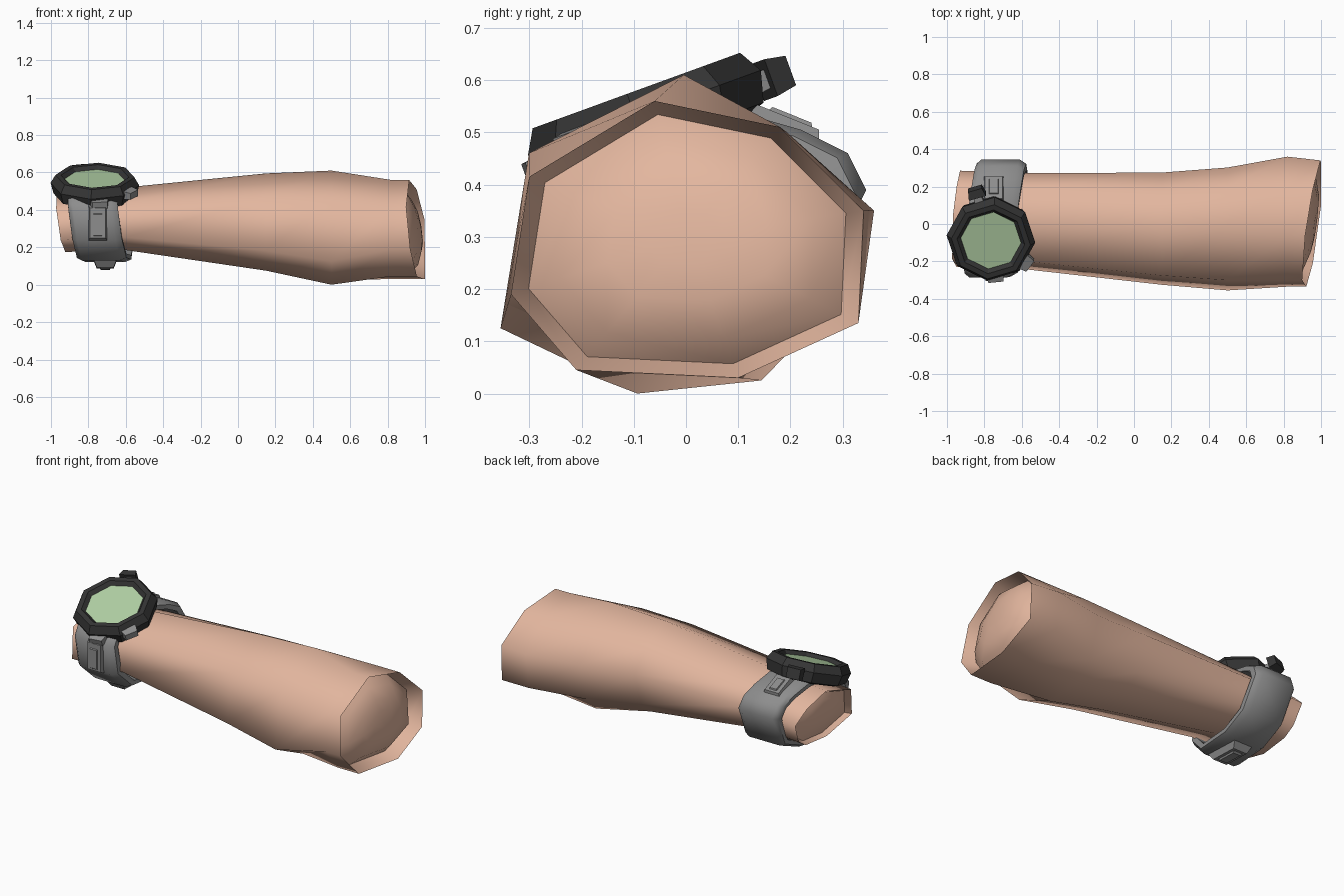
import bpy, bmesh, math
from mathutils import Matrix, Vector

if "Cube" in bpy.data.objects:
    bpy.data.objects.remove(bpy.data.objects["Cube"])


def material(name, rgb):
    m = bpy.data.materials.new(name)
    m.diffuse_color = (*rgb, 1)
    m.use_nodes = True
    m.node_tree.nodes["Principled BSDF"].inputs["Base Color"].default_value = m.diffuse_color
    return m


SKIN = material("skin", (0.77, 0.47, 0.345))
GREY = material("strap grey", (0.27, 0.27, 0.27))
BLACK = material("case black", (0.035, 0.035, 0.035))
GREEN = material("dial green", (0.45, 0.64, 0.38))


def loft(name, rings, mat, caps=(True, True), closed=False, smooth=None):
    """Bridge rings of equal length, optionally capped or joined end to end."""
    bm = bmesh.new()
    vs = [[bm.verts.new(p) for p in r] for r in rings]
    n, k = len(rings[0]), len(rings)
    for i in range(k if closed else k - 1):
        a, b = vs[i], vs[(i + 1) % k]
        for j in range(n):
            bm.faces.new((a[j], a[(j + 1) % n], b[(j + 1) % n], b[j]))
    if not closed:
        if caps[0]:
            bm.faces.new(vs[0][::-1])
        if caps[1]:
            bm.faces.new(vs[-1])
    bmesh.ops.recalc_face_normals(bm, faces=bm.faces)
    me = bpy.data.meshes.new(name)
    bm.to_mesh(me)
    bm.free()
    ob = bpy.data.objects.new(name, me)
    bpy.context.collection.objects.link(ob)
    me.materials.append(mat)
    if smooth:
        bpy.context.view_layer.objects.active = ob
        ob.select_set(True)
        bpy.ops.object.shade_smooth_by_angle(angle=math.radians(smooth))
        ob.select_set(False)
    return ob


def block(name, matrix, size, mat, taper=1.0):
    """Box whose local +z end is scaled by taper."""
    sx, sy, sz = (s / 2 for s in size)
    rings = [[matrix @ Vector((x * sx * t, y * sy * t, z))
              for x, y in ((-1, -1), (1, -1), (1, 1), (-1, 1))]
             for z, t in ((-sz, 1), (sz, taper))]
    return loft(name, rings, mat)


# Forearm: one muscle section fitted to the bounds of each station
MUSCLE = [(-.30, .46), (0, .61), (.2, .5), (.31, .35), (.24, .115), (.15, .025), (-.09, 0), (-.355, .125)]
RIM = [(-.30, .415), (-.06, .56), (.18, .51), (.34, .35), (.33, .135), (.1, .03), (-.21, .045), (-.335, .19)]


def fit(y0, y1, z0, z1):
    return [(y0 + (y + .355) / .665 * (y1 - y0), z0 + z / .61 * (z1 - z0)) for y, z in MUSCLE]


def rim_x(y, z):
    return min(1.0, .955 + .14 * y - .12 * (z - .3))


def wrist_x(y, z):
    return -.945 - .16 * (z - .32) + .07 * y


WRIST = fit(-.23, .285, .175, .485)
rings = [[(wrist_x(y, z), y, z) for y, z in WRIST]]
for x, *bounds in [(-.6, -.24, .272, .185, .52), (.15, -.325, .275, .075, .595), (.5, -.355, .302, 0, .61)]:
    rings.append([(x, y, z) for y, z in fit(*bounds)])
# elbow swelling just before the open rim
rings.append([(.82, y * 1.0 + (.02 if y > .33 else 0), z) for y, z in RIM])
rings.append([(rim_x(y, z), y, z) for y, z in RIM])
loft("forearm", rings, SKIN, caps=(False, False), smooth=130)


def domed_end(name, section, plane, centre, steps):
    """Rim, groove wall and shallow dome closing one end of the arm."""
    cy, cz = centre
    out = []
    for s, d in steps:
        ring = [(cy + (y - cy) * s, cz + (z - cz) * s) for y, z in section]
        out.append([(plane(y, z) + d, y, z) for y, z in ring])
    return loft(name, out, SKIN, caps=(False, True), smooth=60)


elbow = domed_end("elbow_end", RIM, rim_x, (0, .3), ((1, 0), (.9, -.08), (.72, -.025), (.45, .005), (.2, .015)))
wrist = domed_end("wrist_end", WRIST, wrist_x, (.03, .33), ((1, 0), (.9, .03), (.65, .01), (.3, 0)))
# keep both end surfaces facing out of the arm
for ob, sign in ((elbow, 1), (wrist, -1)):
    if ob.data.polygons[-1].normal.x * sign < 0:
        ob.data.flip_normals()

# Strap: chamfered band around the wrist
BAND = [(-.24, .475), (-.285, .41), (-.28, .24), (-.17, .13), (.08, .12), (.25, .19),
        (.345, .39), (.31, .46), (.22, .505), (.08, .545), (-.08, .52)]


def band_ring(offset, s):
    return [(-.735 + offset - .12 * (z - .3) + .1 * y, .02 + (y - .02) * s, .33 + (z - .33) * s) for y, z in BAND]


loft("strap", [band_ring(-.13, .82), band_ring(-.13, .93), band_ring(-.105, 1),
               band_ring(.1, 1), band_ring(.135, .93), band_ring(.135, .82)],
     GREY, closed=True, smooth=50)


def outward(x, y, z, angle):
    """Local z points away from the wrist; angle 0 is up, 90 is toward the front."""
    return Matrix.Translation((x, y, z)) @ Matrix.Rotation(math.radians(angle), 4, 'X')


# Strap details: raised bars and buckle
block("front_bar", outward(-.75, -.29, .33, 90), (.1, .19, .03), GREY, .85)
block("front_bar_ridge", outward(-.75, -.302, .32, 90), (.055, .14, .016), GREY, .8)
block("back_bar", outward(-.75, .19, .515, -22), (.11, .15, .03), GREY, .85)
block("back_bar_ridge", outward(-.75, .2, .526, -22), (.055, .1, .016), GREY, .8)
block("buckle", outward(-.71, -.05, .115, 178), (.13, .24, .05), GREY, .7)
block("buckle_pin", outward(-.71, -.05, .087, 178), (.06, .14, .012), GREY, .8)

# Watch case: eight-sided, tilted toward the front
CASE = outward(-.765, -.095, .58, 20)


def octagon(r, h):
    return [CASE @ Vector((r * math.cos(a), r * math.sin(a), h))
            for a in (math.radians(45 * i - 5) for i in range(8))]


loft("watch_case", [octagon(r, h) for r, h in
                    ((.19, -.115), (.222, -.105), (.238, -.045), (.212, 0), (.182, 0), (.158, -.026))], BLACK)
loft("dial", [octagon(.162, -.027), octagon(.162, -.02)], GREEN)

# Lugs, crown and side button
for name, deg, r, h, size, mat in (("crown_stem", 107, .235, -.065, (.05, .045, .04), GREY),
                                   ("crown", 107, .27, -.065, (.095, .075, .045), BLACK),
                                   ("front_lug", -84, .23, -.075, (.1, .045, .045), GREY),
                                   ("side_button", -36, .235, -.05, (.09, .045, .05), GREY)):
    a = math.radians(deg)
    place = (CASE @ Matrix.Translation((r * math.cos(a), r * math.sin(a), h))
             @ Matrix.Rotation(a - math.pi / 2, 4, 'Z') @ Matrix.Rotation(-math.pi / 2, 4, 'X'))
    block(name, place, size, mat, .8)
